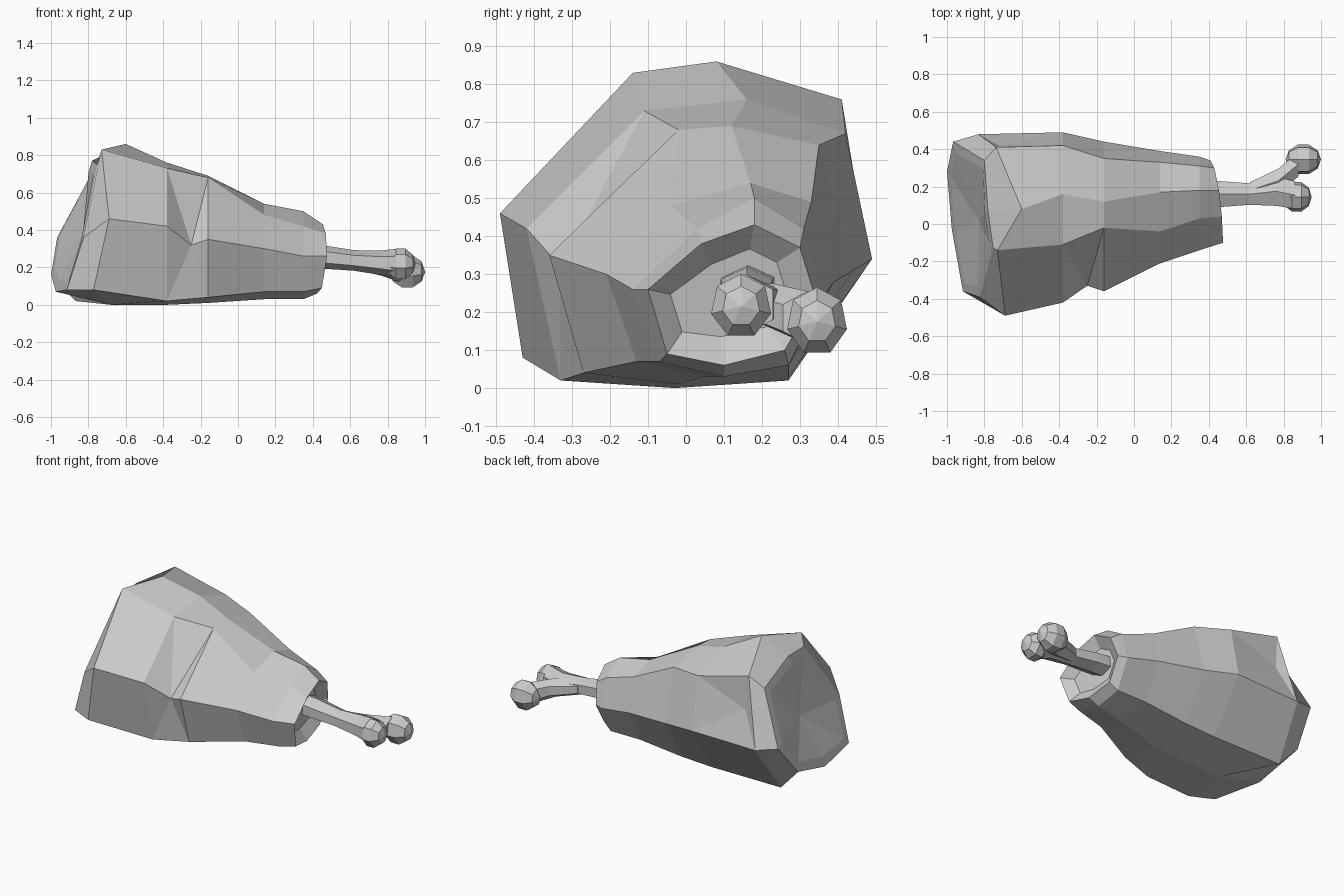
import bpy, bmesh
from math import cos, sin, pi
from mathutils import Vector

cube = bpy.data.objects.get("Cube")
if cube:
    bpy.data.objects.remove(cube, do_unlink=True)


def make_material(name, value):
    material = bpy.data.materials.new(name)
    material.use_nodes = True
    colour = (value, value, value, 1)
    material.diffuse_color = colour
    material.node_tree.nodes["Principled BSDF"].inputs["Base Color"].default_value = colour
    return material


grey = make_material("plain grey", 0.6)


def loft(bm, rings):
    """Skin matching rings of points; return the side strips and both caps."""
    verts = [[bm.verts.new(point) for point in ring] for ring in rings]
    count = len(rings[0])
    strips = []
    for near, far in zip(verts, verts[1:]):
        strip = []
        for i in range(count):
            j = (i + 1) % count
            strip.append(bm.faces.new((near[i], near[j], far[j], far[i])))
        strips.append(strip)
    start = bm.faces.new(verts[0])
    end = bm.faces.new(verts[-1])
    bmesh.ops.recalc_face_normals(bm, faces=bm.faces[:])
    return strips, start, end


def finish(bm, name):
    mesh = bpy.data.meshes.new(name)
    bm.to_mesh(mesh)
    bm.free()
    mesh.materials.append(grey)
    obj = bpy.data.objects.new(name, mesh)
    bpy.context.scene.collection.objects.link(obj)


def section(x, lean_z, lean_y, outline):
    """Leaning cross-section from (y, z) pairs given in hundredths."""
    ring = []
    for y, z in outline:
        y, z = y / 100, z / 100
        ring.append(Vector((x + lean_z * z + lean_y * y, y, z)))
    return ring


def poke_to(bm, face, position):
    """Crease a face by moving a new centre vertex."""
    centre = bmesh.ops.poke(bm, faces=[face])["verts"][0]
    centre.co = Vector(position)


# Meat: eight-sided sections from the wide cut end to the narrow end,
# each running front bottom, front, shoulder, top, back top, back, back bottom, bottom
meat_rings = [
    section(-1.0, .3, -.17, [(-36, 8), (-39, 36), (-13, 75), (7, 77), (34, 67), (44, 36), (28, 16), (-3, 7)]),
    section(-.84, .2, -.12, [(-43, 8), (-49, 46), (-14, 83), (8, 86), (41, 76), (48, 33), (27, 2), (-3, 0)]),
    section(-.38, 0, 0, [(-33, 2), (-42, 42), (-11, 73), (16, 76), (42, 67), (49, 34), (27, 2), (-3, 0)]),
    section(-.16, 0, 0, [(-27, 4), (-36, 35), (-2, 68), (12, 69), (35, 64), (44, 31), (27, 3), (-2, 1)]),
    section(.14, 0, 0, [(-13, 7), (-21, 30), (-4, 48), (17, 54), (33, 49), (39, 28), (27, 6), (5, 3)]),
    section(.35, 0, 0, [(-7, 7), (-14, 26), (3, 42), (18, 50), (31, 42), (36, 24), (27, 6), (10, 3)]),
    section(.43, .12, -.15, [(-5, 9), (-10, 26), (4, 38), (18, 43), (30, 37), (34, 24), (26, 10), (10, 6)]),
]
# Uneven rim of the wide end
wide_rim, wide_shoulder = meat_rings[:2]
wide_rim[4].x = -.8
wide_shoulder[2].x = -.73
wide_shoulder[3].x = -.6
wide_shoulder[7].x = -.68

bm = bmesh.new()
strips, wide_cap, narrow_cap = loft(bm, meat_rings)

# Folds in the front and back skin
front_patch = bmesh.utils.face_join(strips[2][:2])
poke_to(bm, front_patch, (-.25, -.33, .32))
poke_to(bm, strips[1][4], (-.72, .42, .54))

# Hollowed wide cut and the socket around the bone
bmesh.ops.inset_individual(bm, faces=[wide_cap], thickness=.06, depth=0)
bmesh.ops.poke(bm, faces=[wide_cap], offset=-.05)
bmesh.ops.inset_individual(bm, faces=[narrow_cap], thickness=.07, depth=-.05)
finish(bm, "meat")


def tube(name, stations, sides=6):
    """Low-sided tube along x; stations hold centre and half width and height."""
    rings = []
    for x, y, z, wide, high in stations:
        angles = [2 * pi * (i + .5) / sides for i in range(sides)]
        rings.append([Vector((x, y + wide * cos(a), z + high * sin(a))) for a in angles])
    bm = bmesh.new()
    loft(bm, rings)
    finish(bm, name)


# Bone: flared shaft, with a fork leading to the back knuckle
tube("bone_shaft", [
    (.36, .165, .26, .08, .065),
    (.46, .16, .255, .08, .062),
    (.62, .16, .237, .066, .055),
    (.76, .175, .225, .09, .065),
    (.86, .155, .22, .085, .08),
])
tube("bone_fork", [
    (.62, .18, .235, .05, .045),
    (.77, .23, .215, .075, .06),
    (.88, .32, .185, .075, .07),
])


def knuckle(name, centre, radii):
    bm = bmesh.new()
    bmesh.ops.create_uvsphere(bm, u_segments=7, v_segments=5, radius=1)
    for vert in bm.verts:
        # stand the poles along x, matching the shaft
        vert.co = Vector([c + r * v for c, r, v in zip(centre, radii, vert.co.zxy)])
    bmesh.ops.recalc_face_normals(bm, faces=bm.faces[:])
    finish(bm, name)


knuckle("front_knuckle", (.87, .145, .215), (.08, .085, .09))
knuckle("back_knuckle", (.905, .345, .175), (.095, .085, .095))
